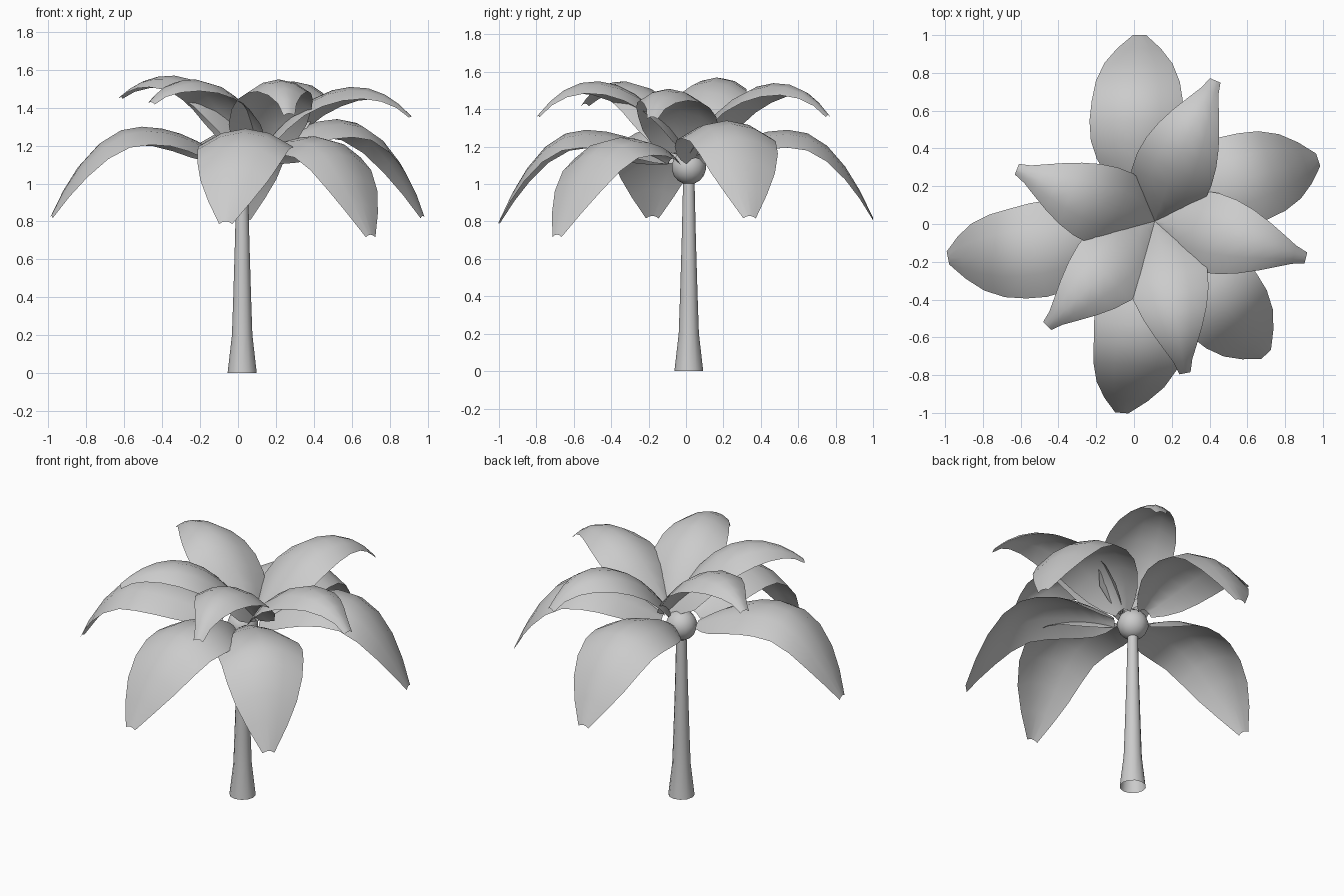
import bpy, bmesh, math
from mathutils import Vector

if "Cube" in bpy.data.objects:
    bpy.data.objects.remove(bpy.data.objects["Cube"])

CX, CY = 0.022, 0.015


def finish(name, bm):
    me = bpy.data.meshes.new(name)
    bm.to_mesh(me)
    bm.free()
    for p in me.polygons:
        p.use_smooth = True
    ob = bpy.data.objects.new(name, me)
    bpy.context.collection.objects.link(ob)
    return ob


def interp(table, t):
    for (a, va), (b, vb) in zip(table, table[1:]):
        if t <= b:
            return va + (vb - va) * (t - a) / (b - a)
    return table[-1][1]


# trunk: flared open tube
def trunk(profile, sides=12):
    bm = bmesh.new()
    rings = [[bm.verts.new((CX + r * math.cos(2 * math.pi * i / sides),
                            CY + r * math.sin(2 * math.pi * i / sides), z))
              for i in range(sides)] for r, z in profile]
    for a, b in zip(rings, rings[1:]):
        for i in range(sides):
            j = (i + 1) % sides
            bm.faces.new((a[i], a[j], b[j], b[i]))
    finish("trunk", bm)


# frond: drooping blade arched along a plan line, folded more steeply at its root
def frond(name, base, tip, base_z, crest_z, tip_z, peak, widths, droop, bend=0.0):
    bm = bmesh.new()
    start, end = Vector(base), Vector(tip)
    d = (end - start).normalized()
    side = Vector((-d.y, d.x))
    rows = []
    for t in (0, .07, .15, .25, .36, .48, .6, .72, .83, .92, 1):
        if t < peak:
            z = base_z + (crest_z - base_z) * (1 - (1 - t / peak) ** 2)
        else:
            z = crest_z - (crest_z - tip_z) * ((t - peak) / (1 - peak)) ** 2.2
        w = interp(widths, t)
        fold = droop + max(0, .3 - t)
        mid = start.lerp(end, t) + side * bend * math.sin(math.pi * t)
        row = []
        for s in (-1, -.5, 0, .5, 1):
            p = mid + side * w * s
            row.append(bm.verts.new((p.x, p.y, z - fold * w * s * s)))
        rows.append(row)
    for a, b in zip(rows, rows[1:]):
        for i in range(4):
            bm.faces.new((a[i], b[i], b[i + 1], a[i + 1]))
    finish(name, bm)


trunk([(.077, 0), (.054, .2), (.047, .4), (.038, .7), (.03, 1.04)])

# crown ball
bm = bmesh.new()
bmesh.ops.create_uvsphere(bm, u_segments=14, v_segments=9, radius=.092)
bmesh.ops.translate(bm, vec=(CX, CY, 1.09), verts=bm.verts)
finish("crown_ball", bm)

# lower ring: tip x, y, crest z, tip z, sideways bend
low_w = [(0, .05), (.07, .11), (.15, .165), (.25, .215), (.36, .245), (.5, .253),
         (.7, .23), (.83, .18), (.92, .115), (1, .035)]
lower = [(.03, 1.0, 1.29, .82, .01), (.975, .34, 1.34, .83, .03),
         (.70, -.69, 1.25, .73, .02), (-.065, -1.0, 1.29, .80, .065),
         (-.985, -.18, 1.30, .83, .05)]
for i, (x, y, crest, tz, bend) in enumerate(lower):
    d = Vector((x - CX, y - CY)).normalized() * .11
    frond(f"lower_frond_{i + 1}", (CX + d.x, CY + d.y), (x, y), 1.14, crest, tz,
          .48, low_w, .38, bend)

# upper ring
up_w = [(0, .02), (.07, .1), (.15, .175), (.25, .21), (.36, .215), (.5, .2),
        (.65, .16), (.8, .1), (.92, .05), (1, .03)]
upper = [(.43, .76, 1.54, 1.37, .015), (.91, -.18, 1.51, 1.36, .01),
         (.27, -.79, 1.55, 1.37, .01), (-.46, -.54, 1.55, 1.43, .01),
         (-.62, .29, 1.57, 1.46, .02)]
for i, (x, y, crest, tz, bend) in enumerate(upper):
    frond(f"upper_frond_{i + 1}", (.11, .015), (x, y), 1.16, crest, tz,
          .62, up_w, .42, bend)
